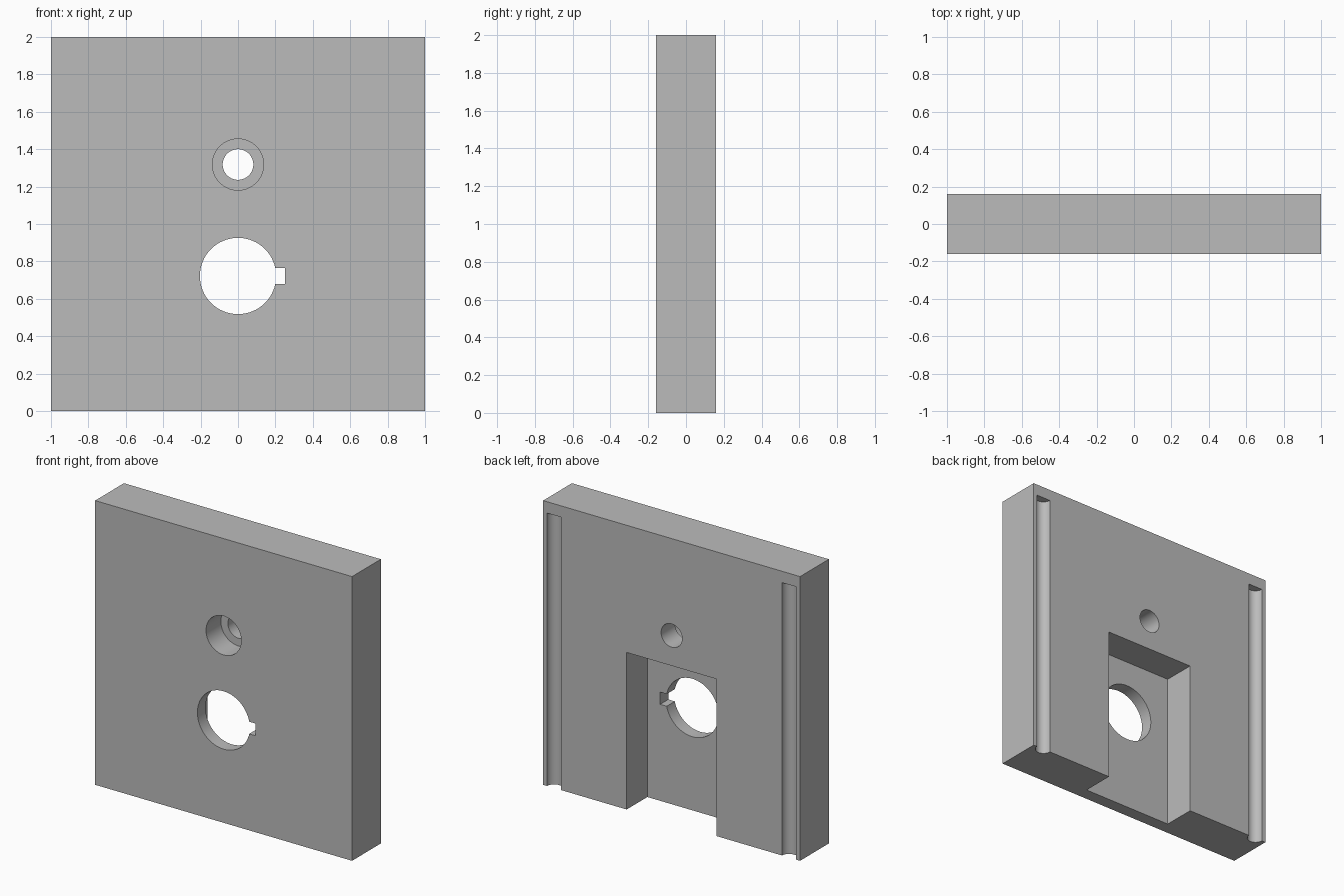
import bpy
import math

cube = bpy.data.objects.get("Cube")
if cube:
    bpy.data.objects.remove(cube, do_unlink=True)

HALF_DEPTH = 0.16
BORE_Z = 0.722
BOLT_Z = 1.318

grey = bpy.data.materials.new("plain grey")
grey.use_nodes = True
colour = (0.5, 0.5, 0.5, 1)
grey.diffuse_color = colour
grey.node_tree.nodes["Principled BSDF"].inputs["Base Color"].default_value = colour


def box(name, low, high):
    """Box between two opposite corners."""
    bpy.ops.mesh.primitive_cube_add(size=1)
    obj = bpy.context.object
    obj.name = name
    for v in obj.data.vertices:
        v.co = [h if c > 0 else l for c, l, h in zip(v.co, low, high)]
    return obj


def cylinder(name, radius, start, end, x=0, y=0, z=0, upright=False):
    """Cylinder running from start to end along y, or along z when upright."""
    middle = (start + end) / 2
    place = (x, y, middle) if upright else (x, middle, z)
    turn = 0 if upright else math.pi / 2
    bpy.ops.mesh.primitive_cylinder_add(
        vertices=64, radius=radius, depth=end - start,
        location=place, rotation=(turn, 0, 0))
    bpy.context.object.name = name
    return bpy.context.object


def cut(target, cutter):
    """Subtract the cutter from the target and discard it."""
    cutter.hide_render = True
    mod = target.modifiers.new("cut", "BOOLEAN")
    mod.operation = "DIFFERENCE"
    mod.solver = "EXACT"
    mod.object = cutter
    bpy.context.view_layer.objects.active = target
    bpy.ops.object.modifier_apply(modifier=mod.name)
    bpy.data.objects.remove(cutter, do_unlink=True)


# Square plate
plate = box("mounting_plate", (-1, -HALF_DEPTH, 0), (1, HALF_DEPTH, 2))

# Rear pocket, open at the bottom
cut(plate, box("pocket", (-0.35, -0.07, -0.1), (0.35, 0.3, 1.105)))

# Large bore with its keyway
cut(plate, cylinder("bore", 0.204, -0.3, 0.3, z=BORE_Z))
cut(plate, box("keyway", (0.1, -0.3, BORE_Z - 0.043), (0.25, 0.05, BORE_Z + 0.043)))

# Counterbored bolt hole
cut(plate, cylinder("counterbore", 0.137, -0.3, 0.005, z=BOLT_Z))
cut(plate, cylinder("bolt_hole", 0.082, -0.3, 0.3, z=BOLT_Z))

# Half-round rear grooves, open at the bottom
for side in (-1, 1):
    cut(plate, cylinder("groove", 0.055, -0.1, 1.92,
                        x=side * 0.915, y=HALF_DEPTH, upright=True))

plate.data.materials.clear()
plate.data.materials.append(grey)
bpy.ops.object.select_all(action="DESELECT")
plate.select_set(True)
bpy.context.view_layer.objects.active = plate
bpy.ops.object.shade_smooth_by_angle(angle=math.radians(30))
